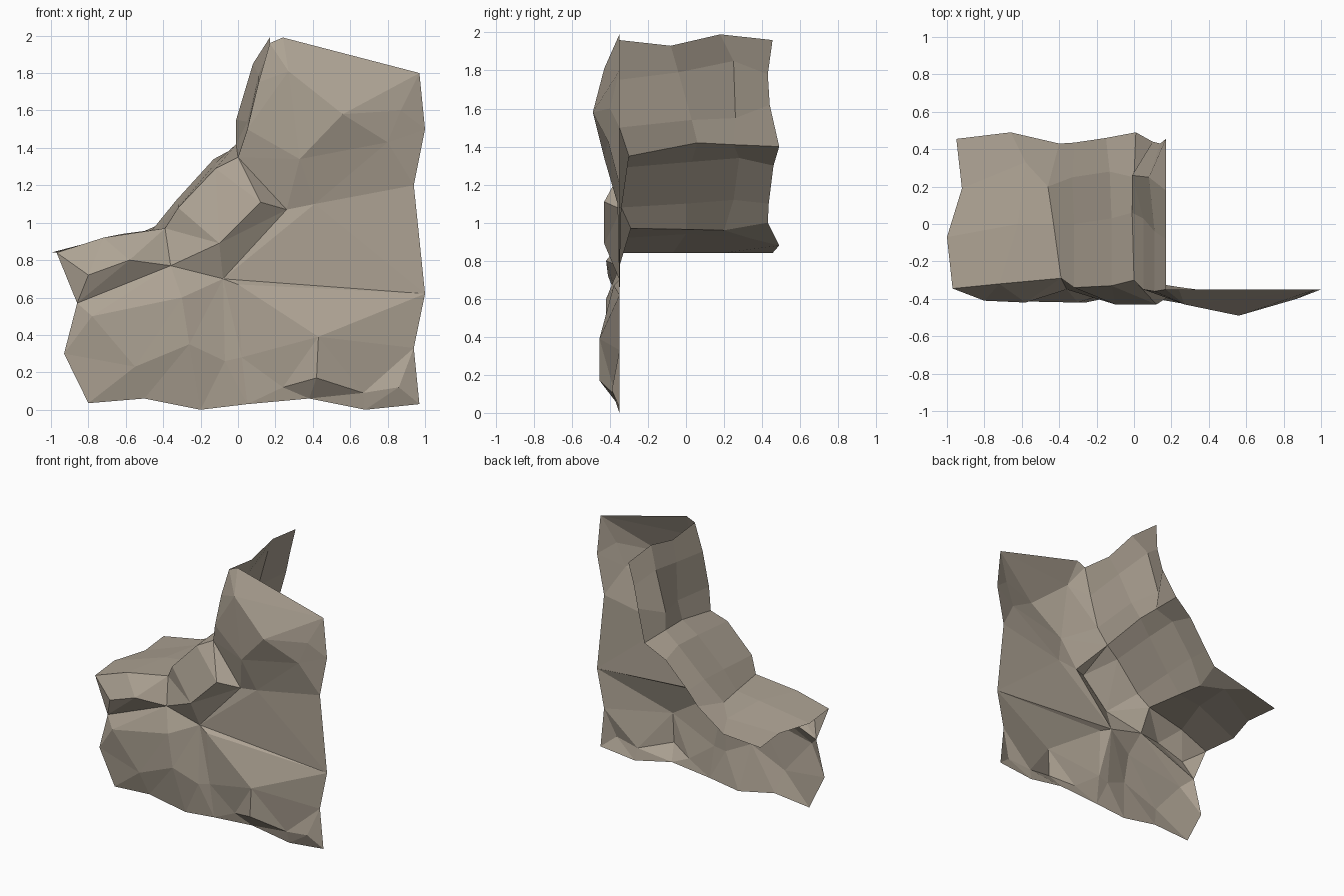
import bpy
from mathutils import Vector
from mathutils.geometry import delaunay_2d_cdt

rock = bpy.data.materials.new("taupe_rock")
rock.diffuse_color = (0.42, 0.365, 0.295, 1)


def add_mesh(name, verts, faces):
    mesh = bpy.data.meshes.new(name)
    mesh.from_pydata(verts, [], faces)
    mesh.materials.append(rock)
    mesh.update()
    obj = bpy.data.objects.new(name, mesh)
    bpy.context.collection.objects.link(obj)
    return obj


# Stepped top: profile columns from low left to the peak, each from front to back (x, y, z)
columns = [
    [(-.97, -.345, .84), (-1, -.07, .84), (-.92, .19, .84), (-.95, .455, .84)],
    [(-.72, -.32, .92), (-.62, .0, .94), (-.58, .33, .92), (-.66, .49, .88)],
    [(-.39, -.29, .97), (-.43, .0, .965), (-.46, .2, .96), (-.4, .43, 1.0)],
    [(-.32, -.34, 1.08), (-.32, .0, 1.1), (-.33, .25, 1.12), (-.32, .435, 1.1)],
    [(-.12, -.33, 1.29), (-.12, .03, 1.32), (-.13, .28, 1.34), (-.15, .46, 1.3)],
    [(0, -.3, 1.35), (-.01, .06, 1.42), (0, .25, 1.41), (.01, .49, 1.4)],
    [(.05, -.35, 1.5), (.05, .03, 1.54), (-.01, .26, 1.55), (.1, .44, 1.62)],
    [(.11, -.36, 1.75), (.11, -.04, 1.79), (.08, .25, 1.85), (.14, .43, 1.78)],
    [(.17, -.35, 1.96), (.17, -.08, 1.93), (.17, .18, 1.99), (.17, .455, 1.96)],
]
rows = len(columns[0])
quads = [(c * rows + r, (c + 1) * rows + r, (c + 1) * rows + r + 1, c * rows + r + 1)
         for c in range(len(columns) - 1) for r in range(rows - 1)]
add_mesh("stepped_top", [v for col in columns for v in col], quads)

# Front cliff outline (x, z, y): base, right edge, then the shared front edge of the steps
outline = [(-.8, .035, -.35), (-.5, .06, -.36), (-.2, 0, -.35), (.05, .03, -.36),
           (.38, .06, -.37), (.68, 0, -.35), (.97, .03, -.35), (.94, .33, -.35),
           (1, .62, -.35), (.94, 1.2, -.35), (1, 1.5, -.35), (.97, 1.8, -.35),
           (.24, 1.99, -.35)]
outline += [(col[0][0], col[0][2], col[0][1]) for col in reversed(columns)]
outline += [(-.86, .57, -.35), (-.93, .3, -.35)]

# Bulges and cracks inside the cliff face (x, z, y), numbered from 24
knobs = [(.27, 1.81, -.43), (.56, 1.58, -.49), (.33, 1.34, -.43), (.8, 1.43, -.41),
         (.87, 1.6, -.4), (.26, 1.07, -.34), (.41, 1.1, -.36), (.12, 1.11, -.43),
         (-.1, .89, -.43), (-.08, .7, -.35), (-.36, .77, -.35), (-.58, .8, -.42),
         (-.8, .72, -.41), (-.3, .6, -.42), (-.78, .5, -.41), (-.26, .35, -.42),
         (-.55, .23, -.41), (-.07, .26, -.38), (.02, .28, -.37), (.43, .39, -.455),
         (.42, .17, -.455), (.24, .12, -.38), (.67, .09, -.37), (.86, .12, -.39),
         (0, .67, -.38)]
creases = [(24, 25, 26), (11, 25, 27, 28, 10), (27, 9), (16, 29), (17, 31, 29),
           (31, 32, 33, 29), (30, 9), (33, 8), (48, 8), (33, 42), (19, 34),
           (22, 34), (22, 36, 35, 34), (45, 44, 46), (43, 44), (40, 39, 41, 42)]
points = outline + knobs
n = len(outline)
edges = [(i, (i + 1) % n) for i in range(n)]
edges += [pair for chain in creases for pair in zip(chain, chain[1:])]
flat, _, tris, origin, _, _ = delaunay_2d_cdt(
    [Vector(p[:2]) for p in points], edges, [], 1, 1e-5)
cliff = [(v.x, points[o[0]][2] if o else -.38, v.y) for v, o in zip(flat, origin)]
add_mesh("cliff_face", cliff, tris)
